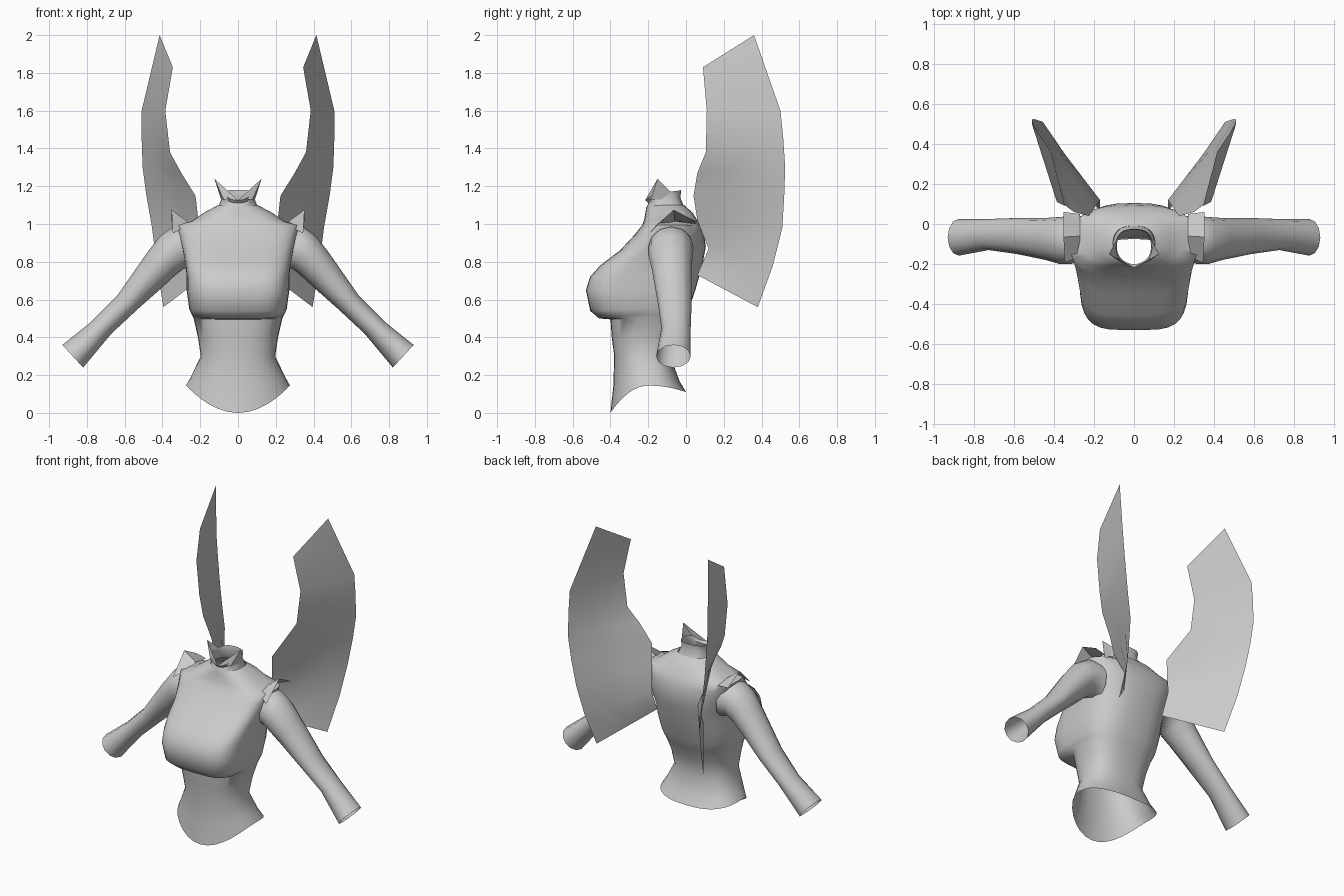
import bpy
import math

grey = bpy.data.materials.new("light_grey")
grey.diffuse_color = (0.6, 0.6, 0.6, 1)


def make(name, verts, faces, angle=45):
    """Create a mesh object, smooth except at sharp edges."""
    me = bpy.data.meshes.new(name)
    me.from_pydata(verts, [], faces)
    me.materials.append(grey)
    ob = bpy.data.objects.new(name, me)
    bpy.context.collection.objects.link(ob)
    bpy.ops.object.select_all(action='DESELECT')
    ob.select_set(True)
    bpy.context.view_layer.objects.active = ob
    bpy.ops.object.shade_smooth_by_angle(angle=math.radians(angle))
    return ob


def grid_faces(rows, cols, closed):
    """Quads joining consecutive rows of points."""
    return [(r * cols + c, r * cols + (c + 1) % cols,
             (r + 1) * cols + (c + 1) % cols, (r + 1) * cols + c)
            for r in range(rows - 1) for c in range(cols if closed else cols - 1)]


def power(v, e):
    return math.copysign(abs(v) ** e, v)


def body_ring(zf, zs, zb, w, yc, yf, yb, ef, n=32):
    """Rounded ring: front, side and back heights, half width, depth, boxiness."""
    pts = []
    for i in range(n):
        t = 2 * math.pi * i / n
        c, s = math.cos(t), math.sin(t)
        front = s < 0
        e = ef if front else 0.75
        q = power(s, e)
        y = yc + abs(q) * ((yf if front else yb) - yc)
        z = zs + ((zf if front else zb) - zs) * q * q
        pts.append((w * power(c, e), y, z))
    return pts


def loft(name, rings, angle=45):
    n = len(rings[0])
    return make(name, [p for r in rings for p in r], grid_faces(len(rings), n, True), angle)


# Torso: hem, waist, bust, shoulders, neck base
torso = [
    (0.00, 0.145, 0.11, .275, -.20, -.40, 0.00, 1.0),
    (0.14, 0.19, 0.17, .250, -.21, -.385, -.035, .95),
    (0.30, 0.30, 0.28, .197, -.22, -.380, -.075, .85),
    (0.40, 0.40, 0.40, .212, -.21, -.393, -.050, .8),
    (0.495, 0.50, 0.49, .235, -.20, -.400, -.010, .75),
    (0.50, 0.52, 0.51, .245, -.20, -.460, 0.000, .55),
    (0.54, 0.55, 0.55, .258, -.20, -.507, 0.015, .5),
    (0.65, 0.65, 0.65, .272, -.20, -.530, 0.050, .5),
    (0.72, 0.73, 0.73, .272, -.19, -.508, 0.072, .5),
    (0.78, 0.79, 0.80, .280, -.17, -.455, 0.090, .52),
    (0.86, 0.87, 0.88, .295, -.13, -.350, 0.105, .58),
    (0.94, 0.95, 0.95, .315, -.09, -.275, 0.095, .62),
    (0.99, 0.995, 0.99, .325, -.07, -.235, 0.080, .62),
    (1.02, 1.015, 1.02, .245, -.08, -.222, 0.060, .7),
    (1.06, 1.06, 1.06, .180, -.09, -.215, 0.035, .85),
    (1.09, 1.10, 1.10, .105, -.11, -.210, -.010, 1.0),
]
loft("torso", [body_ring(*r) for r in torso], 60)

# Standing collar band with a dip at the front
loft("collar", [body_ring(1.08, 1.09, 1.09, .105, -.12, -.21, -.01, 1),
                body_ring(1.11, 1.14, 1.14, .085, -.12, -.20, -.03, 1),
                body_ring(1.125, 1.17, 1.18, .092, -.12, -.215, -.025, 1)])

# Arm sections: upper point, lower point (x, z), front y, back y
arm = [
    ((.26, .99), (.24, .75), -.18, .04),
    ((.345, .985), (.285, .765), -.20, .04),
    ((.41, .94), (.33, .73), -.20, .035),
    ((.48, .85), (.40, .665), -.18, .03),
    ((.64, .62), (.53, .55), -.15, .03),
    ((.78, .48), (.67, .42), -.13, .025),
    ((.93, .36), (.82, .24), -.158, .025),
]

# Wing rows: inner edge point, outer edge point
wing = [
    ((.17, .06, .73), (.395, .38, .56)),
    ((.17, .12, .87), (.43, .46, .78)),
    ((.21, .06, 1.02), (.455, .51, .98)),
    ((.225, .04, 1.15), (.485, .52, 1.15)),
    ((.30, .06, 1.27), (.505, .525, 1.30)),
    ((.36, .105, 1.38), (.51, .515, 1.45)),
    ((.385, .11, 1.60), (.51, .50, 1.60)),
    ((.345, .09, 1.83), (.415, .36, 2.0)),
]

for side, sx in (("right", 1), ("left", -1)):
    def flip(points):
        return [(sx * x, y, z) for x, y, z in points]

    # Sleeved arm, open at the wrist
    rings = []
    for u, l, yf, yb in arm:
        ring = []
        for i in range(12):
            t = 2 * math.pi * i / 12
            a, b = (1 + math.cos(t)) / 2, math.sin(t)
            ring.append((l[0] + (u[0] - l[0]) * a,
                         (yf + yb) / 2 + b * (yb - yf) / 2,
                         l[1] + (u[1] - l[1]) * a))
        rings.append(flip(ring)[::sx])
    loft(side + "_arm", rings, 60)

    # Thin wing sheet
    cols = 4
    pts = [tuple(p + (q - p) * c / (cols - 1) for p, q in zip(a, b))
           for a, b in wing for c in range(cols)]
    make(side + "_wing", flip(pts), grid_faces(len(wing), cols, False), 40)

    # Raised shoulder cap flap
    cap = [(.27, -.16, .99), (.27, -.06, 1.015), (.27, .05, 1.0),
           (.345, -.195, .95), (.352, -.065, 1.075), (.352, .06, 1.01)]
    make(side + "_shoulder_flap", flip(cap), grid_faces(2, 3, False))

    # Pointed collar wing
    tip = [(0, -.217, 1.125), (.075, -.185, 1.13), (.125, -.15, 1.24),
           (.088, -.08, 1.17), (.09, -.13, 1.13)]
    make(side + "_collar_point", flip(tip), [(0, 1, 2), (1, 4, 2), (4, 3, 2)])
